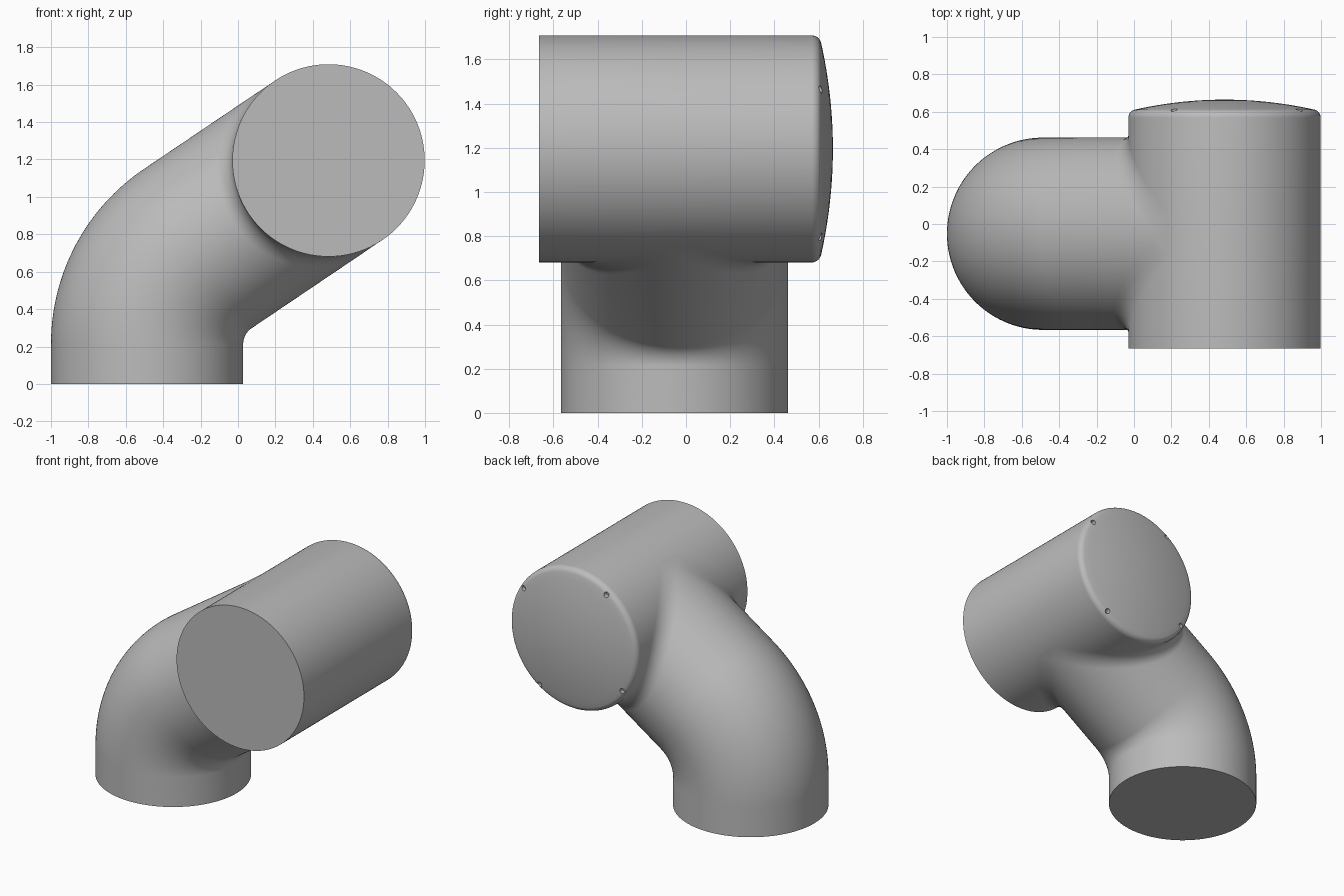
import bpy
import bmesh
import math
from mathutils import Vector, Matrix

cube = bpy.data.objects.get("Cube")
if cube:
    bpy.data.objects.remove(cube, do_unlink=True)

R = 0.514                      # shared pipe radius
TILT = math.radians(34)        # slope of the upper pipe run
BEND_R = 0.615                 # centreline radius of the elbow
BLEND = 0.098                  # width of the blend at the joint
CENTRE = Vector((0.484, -0.052, 1.195))
SEGS = 128

Y = Vector((0, 1, 0))
D = Vector((math.cos(TILT), 0, math.sin(TILT)))
N = Vector((-math.sin(TILT), 0, math.cos(TILT)))

grey = bpy.data.materials.new("plain_grey")
grey.use_nodes = True
colour = (0.5, 0.5, 0.5, 1)
grey.diffuse_color = colour
grey.node_tree.nodes["Principled BSDF"].inputs["Base Color"].default_value = colour


def make_object(name, bm):
    bmesh.ops.recalc_face_normals(bm, faces=bm.faces)
    mesh = bpy.data.meshes.new(name)
    bm.to_mesh(mesh)
    bm.free()
    obj = bpy.data.objects.new(name, mesh)
    bpy.context.collection.objects.link(obj)
    mesh.materials.append(grey)
    return obj


def smooth(obj):
    bpy.ops.object.select_all(action="DESELECT")
    obj.select_set(True)
    bpy.context.view_layer.objects.active = obj
    bpy.ops.object.shade_smooth_by_angle(angle=math.radians(35))


def loft(bm, rings):
    loops = [[bm.verts.new(p) for p in ring] for ring in rings]
    for a, b in zip(loops, loops[1:]):
        for i in range(SEGS):
            j = (i + 1) % SEGS
            bm.faces.new((a[i], a[j], b[j], b[i]))
    bm.faces.new(loops[0])


# Elbow pipe: vertical foot, bend, sloping run, then a blend onto the drum
angles = [2 * math.pi * (i + 0.5) / SEGS for i in range(SEGS)]
turn = math.pi / 2 - TILT
corner = CENTRE - D * ((CENTRE.x + 0.486) / D.x)
bend_start = corner - Vector((0, 0, BEND_R * math.tan(turn / 2)))
pivot = bend_start + Vector((BEND_R, 0, 0))


def bend_ring(t):
    up = Vector((-math.cos(t), 0, math.sin(t)))
    mid = pivot + up * BEND_R
    return [mid + R * (math.cos(a) * Y + math.sin(a) * up) for a in angles]


def blend_ring(k):
    ring = []
    for a in angles:
        c, s = math.cos(a), math.sin(a)
        side = math.copysign(1, c)
        rho = BLEND / abs(c)
        n_pipe = c * Y + s * N
        n_drum = -abs(c) * D + s * N
        ball = CENTRE + (R + rho) * (c * Y + s * N - abs(c) * D)
        arc = math.acos(max(-1, min(1, n_pipe.dot(n_drum))))
        mix = (math.sin((1 - k) * arc) * n_pipe + math.sin(k * arc) * n_drum) / math.sin(arc)
        ring.append(ball - rho * mix)
    return ring


foot = [Vector((p.x, p.y, 0)) for p in bend_ring(0)]
rings = [foot]
rings += [bend_ring(turn * i / 32) for i in range(33)]
rings += [blend_ring(i / 12) for i in range(13)]
bm = bmesh.new()
loft(bm, rings)
smooth(make_object("elbow_pipe", bm))

# Drum: flat front, rounded rim and shallow dome at the back
profile = [(0, -0.665), (R, -0.665)]
for i in range(9):
    t = math.radians(75) * i / 8
    profile.append((R - 0.045 + 0.045 * math.cos(t), 0.568 + 0.045 * math.sin(t)))
rim_r, rim_y = profile[-1]
for i in range(1, 13):
    r = rim_r * (1 - i / 12)
    profile.append((r, 0.665 - (0.665 - rim_y) * (r / rim_r) ** 2))
bm = bmesh.new()
verts = [bm.verts.new((CENTRE.x + r, y, CENTRE.z)) for r, y in profile]
edges = [bm.edges.new(pair) for pair in zip(verts, verts[1:])]
axis_point = (CENTRE.x, 0, CENTRE.z)
bmesh.ops.spin(bm, geom=verts + edges, cent=axis_point, axis=Y,
               angle=2 * math.pi, steps=SEGS, use_duplicate=False)
bmesh.ops.remove_doubles(bm, verts=bm.verts, dist=0.0001)
drum = make_object("drum", bm)

# Four small screw holes around the domed rim
bm = bmesh.new()
for i in range(4):
    a = TILT + i * math.pi / 2
    spot = Vector((CENTRE.x + 0.48 * math.cos(a), 0.62, CENTRE.z + 0.48 * math.sin(a)))
    bmesh.ops.create_cone(bm, cap_ends=True, segments=20, radius1=0.018, radius2=0.018,
                          depth=0.08,
                          matrix=Matrix.Translation(spot) @ Matrix.Rotation(math.pi / 2, 4, "X"))
cutter = make_object("hole_cutter", bm)
cutter.hide_render = True
cut = drum.modifiers.new("holes", "BOOLEAN")
cut.operation = "DIFFERENCE"
cut.solver = "EXACT"
cut.object = cutter
bpy.context.view_layer.objects.active = drum
bpy.ops.object.modifier_apply(modifier=cut.name)
bpy.data.objects.remove(cutter, do_unlink=True)
smooth(drum)
